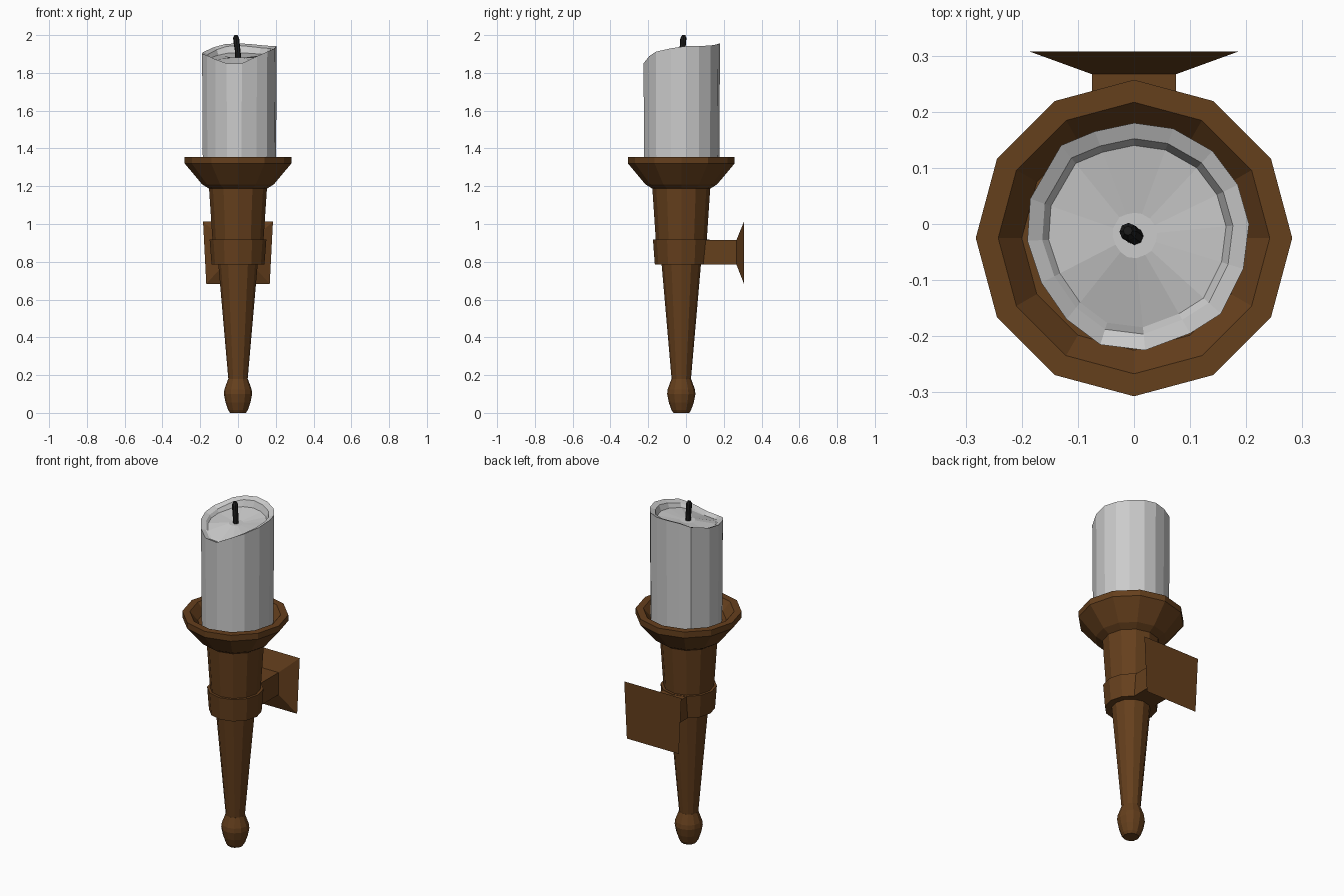
import bpy, bmesh, math
from mathutils import Vector

if "Cube" in bpy.data.objects:
    bpy.data.objects.remove(bpy.data.objects["Cube"])

CY = -0.025  # y of the turned axis


def material(name, rgb):
    m = bpy.data.materials.new(name)
    m.diffuse_color = (*rgb, 1)
    m.use_nodes = True
    m.node_tree.nodes["Principled BSDF"].inputs["Base Color"].default_value = m.diffuse_color
    return m


brown = material("dark_brown", (0.13, 0.05, 0.012))
black = material("black", (0.012, 0.012, 0.012))


def skin(name, rings, mat=None):
    """Join equal-sized rings of points into a closed, flat-shaded tube."""
    bm = bmesh.new()
    loops = [[bm.verts.new(p) for p in r] for r in rings]
    n = len(loops[0])
    for a, b in zip(loops, loops[1:]):
        for i in range(n):
            j = (i + 1) % n
            bm.faces.new((a[i], a[j], b[j], b[i]))
    bm.faces.new(loops[0][::-1])
    bm.faces.new(loops[-1])
    bmesh.ops.recalc_face_normals(bm, faces=bm.faces)
    me = bpy.data.meshes.new(name)
    bm.to_mesh(me)
    bm.free()
    ob = bpy.data.objects.new(name, me)
    bpy.context.collection.objects.link(ob)
    if mat:
        me.materials.append(mat)
    return ob


def circle(r, z, n=12, x=0, y=CY):
    return [(x + r * math.cos(2 * math.pi * i / n),
             y + r * math.sin(2 * math.pi * i / n), z) for i in range(n)]


def lathe(name, profile, mat=brown):
    return skin(name, [circle(r, z) for r, z in profile], mat)


# Turned holder
lathe("bottom_knob", [(0.042, 0), (0.052, 0.015), (0.066, 0.055), (0.075, 0.1),
                      (0.072, 0.125), (0.052, 0.18)])
lathe("stem", [(0.05, 0.165), (0.104, 0.785), (0.135, 0.915), (0.154, 1.2)])
lathe("collar", [(0.1, 0.785), (0.14, 0.785), (0.15, 0.917), (0.13, 0.917)])
lathe("drip_dish", [(0.15, 1.185), (0.19, 1.21), (0.282, 1.32), (0.282, 1.355),
                    (0.242, 1.355), (0.2, 1.305)])


# Wall bracket: square arm flaring into a slightly tapered plate
def rect(y, top, bottom, z0, z1):
    return [(-bottom, y, z0), (bottom, y, z0), (top, y, z1), (-top, y, z1)]


skin("wall_bracket", [rect(0.06, 0.075, 0.075, 0.785, 0.915),
                      rect(0.267, 0.075, 0.075, 0.785, 0.915),
                      rect(0.307, 0.185, 0.168, 0.683, 1.013)], brown)

# Candle: uneven melted rim (x, y, z) above a straight body
rim = [(0.0, 0.18, 1.957), (-0.07, 0.165, 1.952), (-0.13, 0.14, 1.935),
       (-0.185, 0.045, 1.91), (-0.19, -0.03, 1.9), (-0.165, -0.105, 1.893),
       (-0.12, -0.17, 1.872), (-0.06, -0.215, 1.85), (0.02, -0.225, 1.85),
       (0.1, -0.195, 1.888), (0.155, -0.16, 1.912), (0.195, -0.08, 1.93),
       (0.205, 0.0, 1.942), (0.185, 0.07, 1.942), (0.14, 0.13, 1.945),
       (0.07, 0.17, 1.952)]
pool_z = 1.882


def inset(s, z_of):
    return [(x * s, -0.02 + (y + 0.02) * s, z_of(z)) for x, y, z in rim]


skin("candle", [
    inset(0.98, lambda z: 1.3),
    inset(1, lambda z: z),
    inset(0.86, lambda z: z - 0.012),
    inset(0.8, lambda z: 0.6 * z + 0.4 * pool_z - 0.02),
    inset(0.2, lambda z: pool_z),
])

# Crooked wick
skin("wick", [circle(r, z, 8, x, y) for r, z, x, y in
              [(0.016, 1.87, 0.002, -0.022), (0.015, 1.92, -0.002, -0.02),
               (0.016, 1.955, -0.007, -0.016), (0.016, 1.985, -0.01, -0.014),
               (0.008, 2.0, -0.011, -0.012)]], black)
